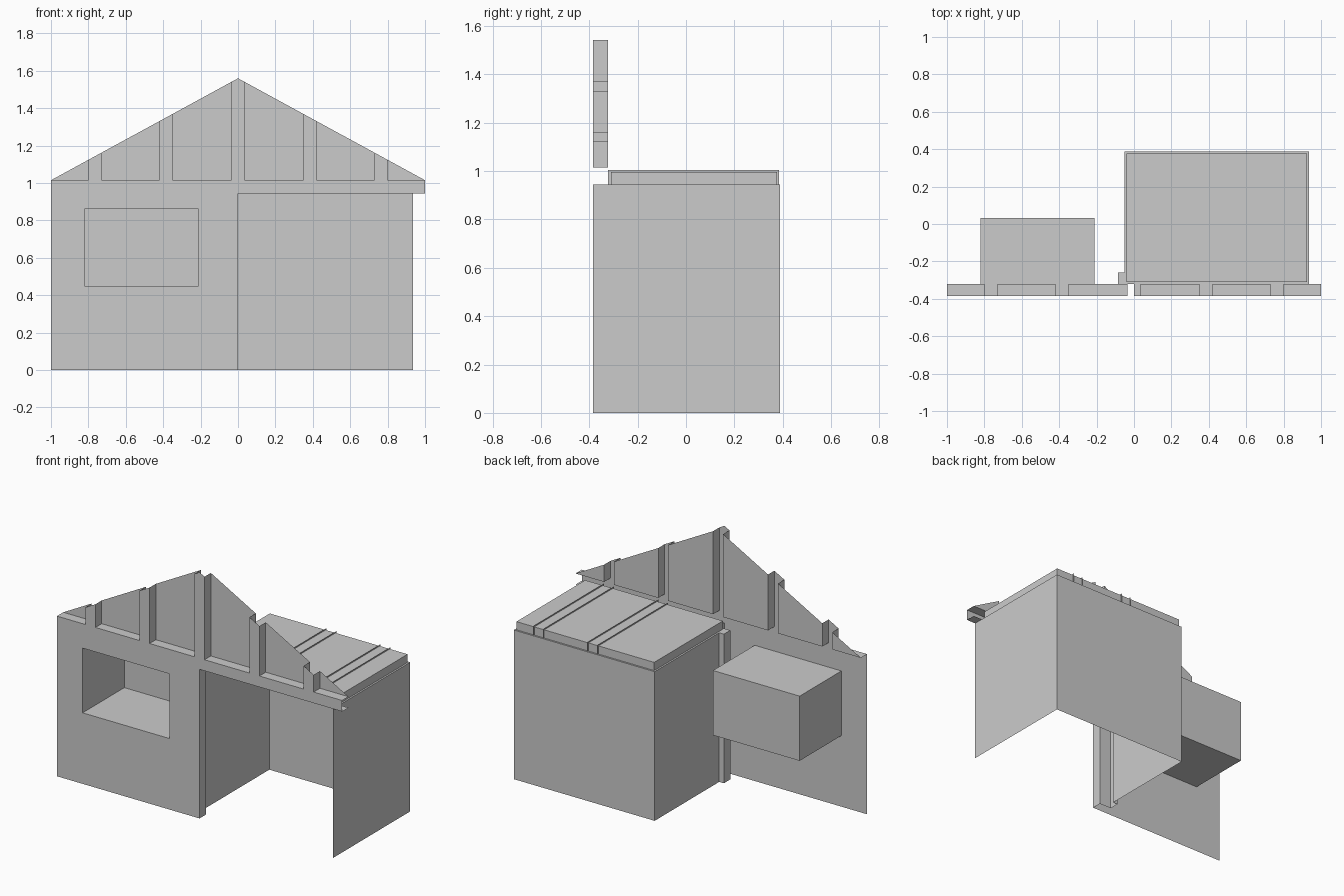
import bpy

if "Cube" in bpy.data.objects:
    bpy.data.objects.remove(bpy.data.objects["Cube"])

FRONT, INNER, BACK = -0.385, -0.322, 0.388      # main depth planes
WALL_TOP, LEDGE, PEAK = 0.945, 1.015, 1.56      # main heights


def make(name, faces):
    """Build one object from a list of polygons (each a list of 3D points)."""
    verts, polys, index = [], [], {}
    for face in faces:
        poly = []
        for p in face:
            key = tuple(round(c, 5) for c in p)
            if key not in index:
                index[key] = len(verts)
                verts.append(key)
            poly.append(index[key])
        polys.append(poly)
    mesh = bpy.data.meshes.new(name)
    mesh.from_pydata(verts, [], polys)
    mesh.update()
    ob = bpy.data.objects.new(name, mesh)
    bpy.context.collection.objects.link(ob)
    return ob


def upright(path, z0, z1):
    """Vertical sheets standing on a plan path."""
    return [[(*a, z0), (*b, z0), (*b, z1), (*a, z1)] for a, b in zip(path, path[1:])]


def flat(x0, x1, y0, y1, z):
    return [(x0, y0, z), (x1, y0, z), (x1, y1, z), (x0, y1, z)]


def front(x0, x1, z0, z1, y):
    return [(x0, y, z0), (x1, y, z0), (x1, y, z1), (x0, y, z1)]


# Front wall with window opening
wx0, wx1, wz0, wz1, wy = -0.82, -0.212, 0.45, 0.86, 0.033
make("front_wall", [
    front(-1, wx0, 0, WALL_TOP, FRONT),
    front(wx1, 0, 0, WALL_TOP, FRONT),
    front(wx0, wx1, 0, wz0, FRONT),
    front(wx0, wx1, wz1, WALL_TOP, FRONT),
])

# Box recess behind the window
ring = [(wx0, wz0), (wx1, wz0), (wx1, wz1), (wx0, wz1), (wx0, wz0)]
make("window_recess", [[(a[0], FRONT, a[1]), (b[0], FRONT, b[1]),
                        (b[0], wy, b[1]), (a[0], wy, a[1])]
                       for a, b in zip(ring, ring[1:])]
     + [front(wx0, wx1, wz0, wz1, wy)])

# Alcove walls, including the stepped door post
px, ax0, ax1, py = -0.085, -0.052, 0.936, -0.258
make("alcove_walls", upright(
    [(0, FRONT), (0, INNER), (px, INNER), (px, py), (ax0, py),
     (ax0, BACK), (ax1, BACK), (ax1, FRONT)], 0, WALL_TOP))

# Alcove ceiling
make("alcove_ceiling", [[(x, y, WALL_TOP) for x, y in (
    (px, INNER), (ax1, INNER), (ax1, BACK), (ax0, BACK), (ax0, py), (px, py))]])

# Raised roof panel
rx0, rx1, ry0, ry1, rz = -0.041, 0.925, -0.311, 0.377, 0.997
make("roof_panel", upright([(rx0, ry0), (rx1, ry0), (rx1, ry1), (rx0, ry1), (rx0, ry0)],
                           WALL_TOP, rz) + [flat(rx0, rx1, ry0, ry1, rz)])

# Thin roof ribs in line with the right-hand studs
for i, x in enumerate((0.35, 0.42, 0.73, 0.80)):
    make(f"roof_rib_{i + 1}", upright([(x, INNER), (x, 0.385)], WALL_TOP, 1.005))

# Fascia beam and its underside over the opening
make("fascia", [front(-1, 1, WALL_TOP, LEDGE, FRONT),
                flat(0, 1, FRONT, INNER, WALL_TOP)])

# Corrugated gable: recessed bays with a ledge, studs standing forward
half = [0.035, 0.35, 0.42, 0.73, 0.80, 1.0]
breaks = [-x for x in reversed(half)] + half


def slope(x):
    return PEAK - (PEAK - LEDGE) * abs(x)


bays, studs, ledges = [], [], []
for i, (a, b) in enumerate(zip(breaks, breaks[1:])):
    stud = i % 2 == 1
    y = FRONT if stud else INNER
    tops = [b, 0, a] if a < 0 < b else [b, a]
    base = [x for x in (a, b) if abs(x) < 1 or not stud]
    pts = [(x, y, LEDGE) for x in base]
    pts += [(x, y, slope(x)) for x in tops if slope(x) > LEDGE + 1e-6]
    if stud:
        studs.append(pts)
        for x in (a, b):
            studs += upright([(x, FRONT), (x, INNER)], LEDGE, slope(x))
    else:
        bays.append(pts)
        ledges.append(flat(a, b, FRONT, INNER, LEDGE))
make("gable_bays", bays)
make("gable_studs", studs)
make("gable_ledge", ledges)
